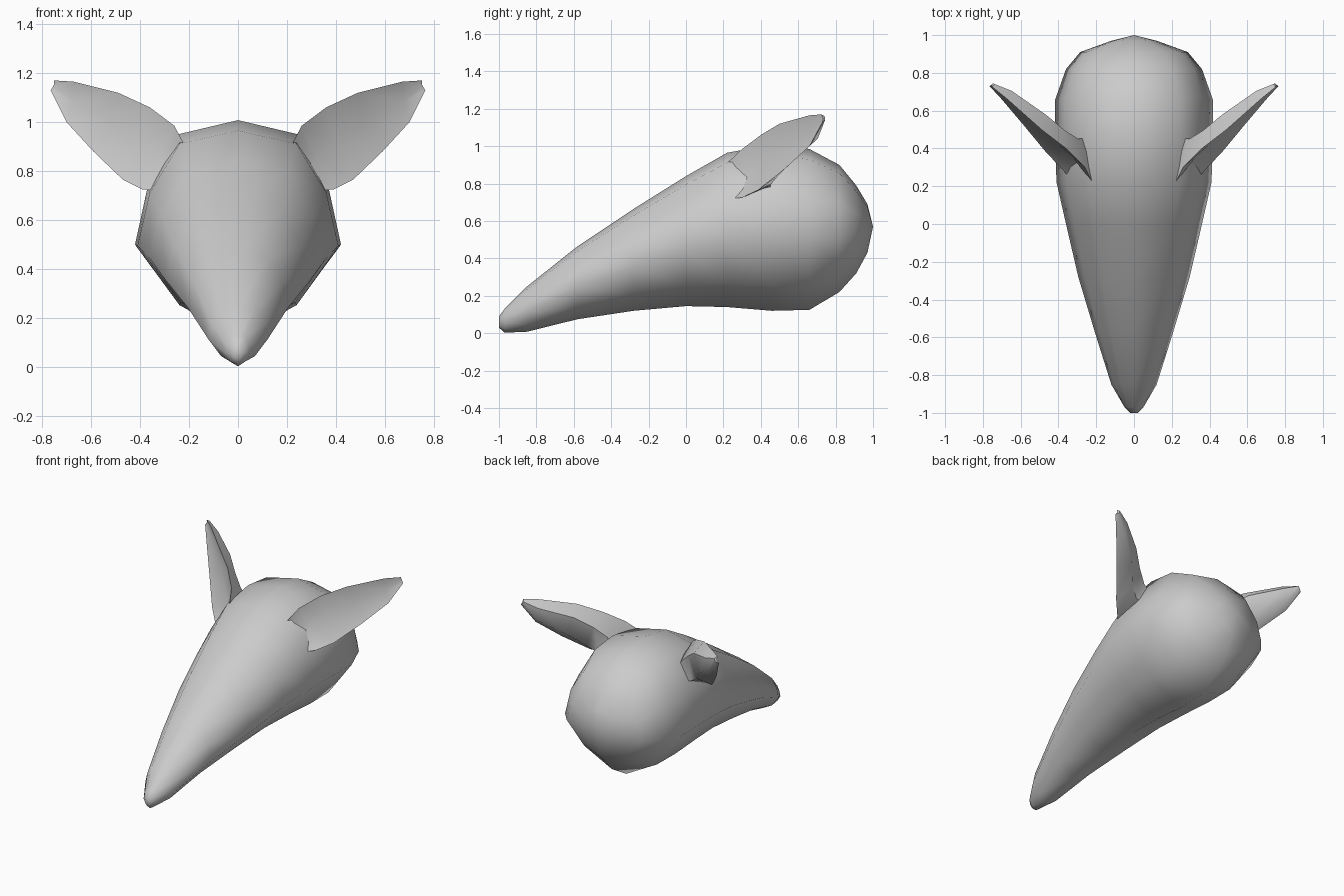
import bpy, bmesh, math
from mathutils import Vector

if "Cube" in bpy.data.objects:
    bpy.data.objects.remove(bpy.data.objects["Cube"])


def loft(name, rings, tip=None, angle=60):
    """Skin closed rings of equal length into one solid."""
    bm = bmesh.new()
    vr = [[bm.verts.new(p) for p in r] for r in rings]
    n = len(vr[0])
    for a, b in zip(vr, vr[1:]):
        for i in range(n):
            j = (i + 1) % n
            bm.faces.new((a[i], a[j], b[j], b[i]))
    bm.faces.new(vr[0])
    if tip:
        t = bm.verts.new(tip)
        for i in range(n):
            bm.faces.new((vr[-1][i], vr[-1][(i + 1) % n], t))
    else:
        bm.faces.new(vr[-1])
    bmesh.ops.recalc_face_normals(bm, faces=bm.faces)
    me = bpy.data.meshes.new(name)
    bm.to_mesh(me)
    bm.free()
    ob = bpy.data.objects.new(name, me)
    bpy.context.collection.objects.link(ob)
    bpy.ops.object.select_all(action='DESELECT')
    ob.select_set(True)
    bpy.context.view_layer.objects.active = ob
    bpy.ops.object.shade_smooth_by_angle(angle=math.radians(angle))
    return ob


# Head: one normalised half cross-section scaled along the snout and skull
half = [(0, 1), (0.58, 0.935), (0.88, 0.69), (1, 0.43), (0.57, 0.15), (0, 0)]
section = half + [(-x, z) for x, z in half[-2:0:-1]]
stations = [  # y, bottom z, top z, half width
    (-1.0, 0.03, 0.09, 0.02), (-0.97, 0.003, 0.13, 0.05),
    (-0.85, 0.008, 0.25, 0.12), (-0.58, 0.075, 0.465, 0.205),
    (-0.28, 0.12, 0.665, 0.295), (0.0, 0.145, 0.84, 0.36),
    (0.22, 0.14, 0.965, 0.41), (0.46, 0.12, 1.008, 0.42),
    (0.66, 0.125, 0.985, 0.417), (0.82, 0.22, 0.90, 0.36),
    (0.91, 0.32, 0.79, 0.285), (0.97, 0.43, 0.69, 0.12)]
loft("head", [[(x * w, y, lo + z * (hi - lo)) for x, z in section]
              for y, lo, hi, w in stations], tip=(0, 1.0, 0.57))

# Ears: cupped leaf from upper edge, lower edge and backward bulge
ear = [
    ((0.22, 0.22, 0.91), (0.32, 0.22, 0.72), (0.0, 0.24, 0)),
    ((0.26, 0.30, 0.985), (0.39, 0.30, 0.725), (0.0, 0.15, 0)),
    ((0.36, 0.40, 1.06), (0.47, 0.385, 0.765), (-0.02, 0.10, 0)),
    ((0.49, 0.50, 1.12), (0.59, 0.53, 0.88), (-0.05, 0.07, 0)),
    ((0.67, 0.66, 1.165), (0.70, 0.66, 1.0), (-0.03, 0.045, 0)),
    ((0.75, 0.725, 1.17), (0.765, 0.73, 1.13), (-0.015, 0.015, 0))]
for side, label in ((1, "ear_left"), (-1, "ear_right")):
    rings = []
    for u, l, o in ear:
        u, l, o = Vector(u), Vector(l), Vector(o)
        ring = [u, u.lerp(l, 0.5) + o * 0.35, l,
                u.lerp(l, 0.75) + o, u.lerp(l, 0.25) + o]
        rings.append([(p.x * side, p.y, p.z) for p in ring])
    loft(label, rings, angle=50)
